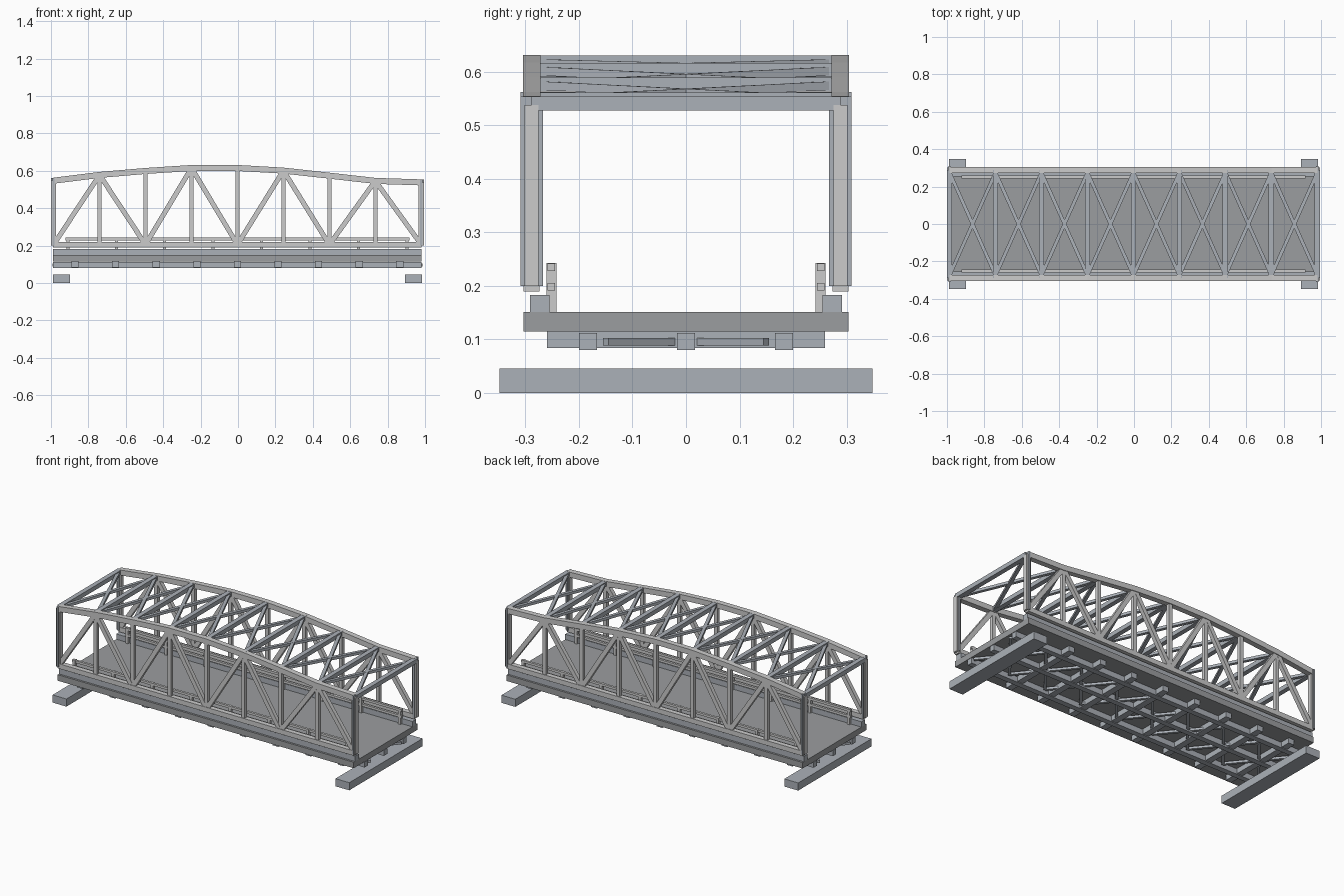
import bpy, bmesh
from mathutils import Vector, Matrix

if "Cube" in bpy.data.objects:
    bpy.data.objects.remove(bpy.data.objects["Cube"])

CX = -0.003          # truss centre line
HALF = 0.983
NODES = [CX - HALF + HALF * i / 4 for i in range(9)]
TOPZ = [0.547, 0.578, 0.599, 0.615, 0.615, 0.601, 0.574, 0.546, 0.538]
BOTZ = 0.205
TY = 0.288           # truss plane


def material(name, r, g, b):
    m = bpy.data.materials.new(name)
    m.diffuse_color = (r, g, b, 1)
    m.use_nodes = True
    m.node_tree.nodes["Principled BSDF"].inputs["Base Color"].default_value = m.diffuse_color
    return m


STEEL = material("dark_steel", 0.41, 0.44, 0.48)
LIGHT = material("light_steel", 0.68, 0.69, 0.70)
ROAD = material("roadway", 0.33, 0.34, 0.35)


def add_box(bm, x0, x1, y0, y1, z0, z1):
    m = Matrix.Translation(((x0 + x1) / 2, (y0 + y1) / 2, (z0 + z1) / 2))
    m = m @ Matrix.Diagonal((x1 - x0, y1 - y0, z1 - z0, 1))
    bmesh.ops.create_cube(bm, size=1, matrix=m)


def add_beam(bm, a, b, w, h, up=(0, 0, 1)):
    # box from a to b; h is measured along up, w across it
    a, b, up = Vector(a), Vector(b), Vector(up)
    d = (b - a).normalized()
    s = up.cross(d).normalized()
    u = d.cross(s)
    rot = Matrix((d, s, u)).transposed().to_4x4()
    m = Matrix.Translation((a + b) / 2) @ rot @ Matrix.Diagonal(((b - a).length, w, h, 1))
    bmesh.ops.create_cube(bm, size=1, matrix=m)


def finish(name, bm, mat, mirror=False):
    bmesh.ops.recalc_face_normals(bm, faces=bm.faces)
    me = bpy.data.meshes.new(name)
    bm.to_mesh(me)
    bm.free()
    me.materials.append(mat)
    ob = bpy.data.objects.new(name, me)
    bpy.context.collection.objects.link(ob)
    if mirror:
        mod = ob.modifiers.new("mirror", 'MIRROR')
        mod.use_axis = (False, True, False)
        mod.use_mirror_merge = False
    return ob


X0, X1 = CX - 0.985, CX + 0.985

# Abutment sleepers under both ends
bm = bmesh.new()
for s in (-1, 1):
    c = CX + s * 0.941
    add_box(bm, c - 0.046, c + 0.046, -0.348, 0.348, 0, 0.046)
finish("abutments", bm, STEEL)

# Deck slab and kerbs
bm = bmesh.new()
add_box(bm, X0, X1, -0.303, 0.303, 0.115, 0.151)
finish("deck", bm, ROAD)
bm = bmesh.new()
add_box(bm, X0, X1, 0.255, 0.291, 0.15, 0.183)
finish("kerbs", bm, STEEL, True)

# Stringers along the underside
bm = bmesh.new()
for y in (-0.183, 0, 0.183):
    add_box(bm, X0, X1, y - 0.0165, y + 0.0165, 0.08, 0.1125)
finish("stringers", bm, STEEL)

# Floor beams across, with crossed bracing along the whole underside
bm = bmesh.new()
for i in range(9):
    x = CX + 0.217 * (i - 4)
    add_box(bm, x - 0.019, x + 0.019, -0.259, 0.259, 0.084, 0.1155)
finish("floor_beams", bm, STEEL)
bm = bmesh.new()
for a, b in zip(NODES, NODES[1:]):
    for s in (-1, 1):
        add_beam(bm, (a, -0.15 * s, 0.096), (b, 0.15 * s, 0.096), 0.016, 0.014)
finish("floor_bracing", bm, STEEL)

# Guard rails and their posts
bm = bmesh.new()
for z in (0.198, 0.235):
    add_box(bm, CX - 0.92, CX + 0.92, 0.244, 0.258, z - 0.007, z + 0.007)
finish("guard_rails", bm, LIGHT, True)
bm = bmesh.new()
for i in range(8):
    x = CX - 0.907 + 0.2591 * i
    add_box(bm, x - 0.008, x + 0.008, 0.242, 0.26, 0.15, 0.243)
finish("guard_posts", bm, LIGHT, True)

# Bottom chord
bm = bmesh.new()
add_box(bm, X0, X1, TY - 0.015, TY + 0.015, 0.19, 0.219)
finish("bottom_chord", bm, LIGHT, True)

# Arched top chord, one mitred sweep along the nodes
bm = bmesh.new()
rings = []
for x, z in zip(NODES, TOPZ):
    rings.append([bm.verts.new((x, TY + dy, z + dz)) for dy, dz in
                  ((-0.0165, -0.016), (0.0165, -0.016), (0.0165, 0.016), (-0.0165, 0.016))])
for r, q in zip(rings, rings[1:]):
    for k in range(4):
        bm.faces.new((r[k], r[(k + 1) % 4], q[(k + 1) % 4], q[k]))
bm.faces.new(rings[0])
bm.faces.new(rings[-1])
finish("top_chord", bm, LIGHT, True)

# Verticals
bm = bmesh.new()
for x, z in list(zip(NODES, TOPZ))[1:-1]:
    add_box(bm, x - 0.011, x + 0.011, TY - 0.011, TY + 0.011, BOTZ, z)
finish("verticals", bm, LIGHT, True)

# Zigzag diagonals
bm = bmesh.new()
pts = [(x, TY, z if i % 2 else BOTZ) for i, (x, z) in enumerate(zip(NODES, TOPZ))]
for a, b in zip(pts, pts[1:]):
    add_beam(bm, a, b, 0.026, 0.024, (0, 1, 0))
finish("diagonals", bm, LIGHT, True)

# End posts: a light core with dark side flanges
core, flange = bmesh.new(), bmesh.new()
for x, z in ((NODES[0], TOPZ[0]), (NODES[-1], TOPZ[-1])):
    add_box(core, x - 0.014, x + 0.014, TY - 0.013, TY + 0.013, 0.2, z)
    add_box(flange, x - 0.006, x + 0.006, TY - 0.021, TY + 0.021, 0.2, z + 0.015)
finish("end_posts", core, LIGHT, True)
finish("end_post_flanges", flange, STEEL, True)

# Overhead struts and crossed top bracing
bm = bmesh.new()
for x, z in zip(NODES, TOPZ):
    add_box(bm, x - 0.014, x + 0.014, -TY, TY, z - 0.011, z + 0.015)
finish("top_struts", bm, STEEL)
bm = bmesh.new()
for i in range(8):
    for s in (-1, 1):
        add_beam(bm, (NODES[i], -0.275 * s, TOPZ[i]),
                 (NODES[i + 1], 0.275 * s, TOPZ[i + 1]), 0.019, 0.016)
finish("top_bracing", bm, STEEL)
